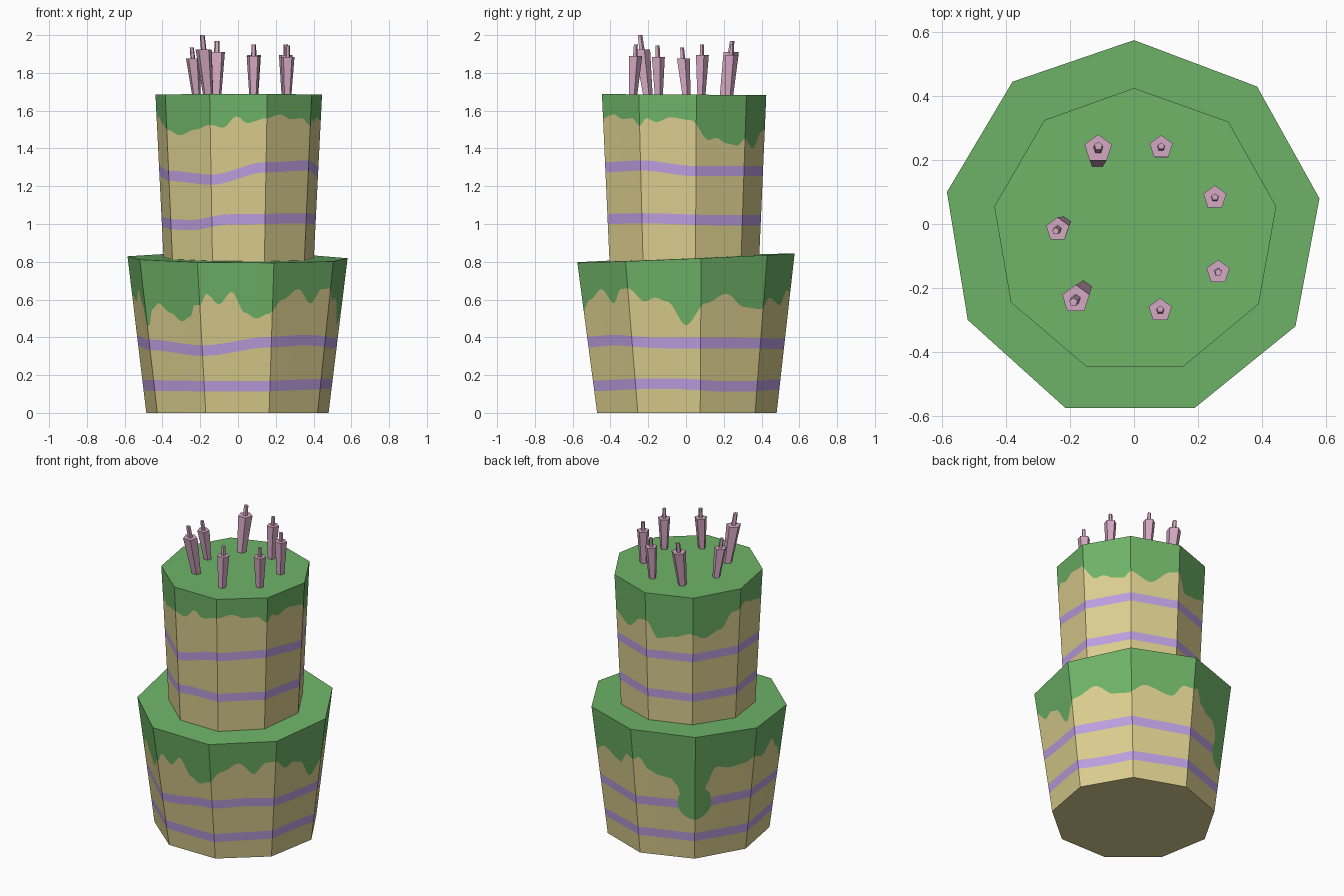
import bpy, bmesh, math
from mathutils import Vector

if "Cube" in bpy.data.objects:
    bpy.data.objects.remove(bpy.data.objects["Cube"])


def lin(c):
    c /= 255
    return c / 12.92 if c <= 0.04045 else ((c + 0.055) / 1.055) ** 2.4


def material(name, r, g, b):
    m = bpy.data.materials.new(name)
    m.diffuse_color = (lin(r), lin(g), lin(b), 1)
    m.use_nodes = True
    m.node_tree.nodes["Principled BSDF"].inputs["Base Color"].default_value = m.diffuse_color
    return m


SPONGE = material("cream sponge", 220, 207, 143)
ICING = material("green icing", 111, 180, 104)
FILLING = material("purple filling", 189, 160, 225)
WAX = material("pink wax", 212, 168, 194)
SIDES, STEPS = 9, 40


def curve(keys, u):
    """Smooth periodic interpolation of (u, z) keys around the cake."""
    ks = [(keys[-1][0] - SIDES, keys[-1][1])] + keys + [(keys[0][0] + SIDES, keys[0][1])]
    for (a, za), (b, zb) in zip(ks, ks[1:]):
        if a <= u <= b:
            t = (u - a) / (b - a)
            return za + (zb - za) * t * t * (3 - 2 * t)
    return ks[-1][1]


def finish(name, bm, mats):
    bmesh.ops.remove_doubles(bm, verts=bm.verts, dist=1e-5)
    bmesh.ops.recalc_face_normals(bm, faces=bm.faces)
    me = bpy.data.meshes.new(name)
    bm.to_mesh(me)
    bm.free()
    for m in mats:
        me.materials.append(m)
    ob = bpy.data.objects.new(name, me)
    bpy.context.collection.objects.link(ob)
    return ob


def tier(name, bottom, top, drip, stripes, half, bulb=None):
    """Nine-sided tier; each wall column is cut at the stripe and icing heights."""
    bm = bmesh.new()
    bands = [0, 2, 0, 2, 0, 1, 0, 1]
    cols = []
    for i in range(SIDES * STEPS):
        u = i / STEPS
        k, t = i // STEPS, (i % STEPS) / STEPS
        lo_p = bottom[k].lerp(bottom[(k + 1) % SIDES], t)
        hi_p = top[k].lerp(top[(k + 1) % SIDES], t)
        d = curve(drip, u)
        lo = hi = d
        if bulb:
            bu, bz, wu, hz = bulb
            q = 1 - ((u - bu) / wu) ** 2
            if q > -1e-6:
                h = hz * math.sqrt(max(q, 0))
                lo, hi = min(bz - h, d), min(bz + h, d)
        zs = [lo_p.z]
        for s in stripes:
            c = curve(s, u)
            zs += [min(c - half, lo), min(c + half, lo)]
        zs += [lo, hi, d, hi_p.z]
        cols.append([lo_p.lerp(hi_p, (z - lo_p.z) / (hi_p.z - lo_p.z)) for z in zs])

    def face(pts, mat):
        uniq = [p for j, p in enumerate(pts) if (p - pts[j - 1]).length > 1e-5]
        if len(uniq) >= 3:
            bm.faces.new([bm.verts.new(p) for p in uniq]).material_index = mat

    cb = sum(bottom, Vector()) / SIDES
    ct = sum(top, Vector()) / SIDES
    for i, a in enumerate(cols):
        b = cols[(i + 1) % len(cols)]
        for j, mat in enumerate(bands):
            face([a[j], b[j], b[j + 1], a[j + 1]], mat)
        face([a[-1], b[-1], ct], 1)
        face([b[0], a[0], cb], 0)
    return finish(name, bm, [SPONGE, ICING, FILLING])


# lower tier
rim = [(0, .575), (-.38, .445), (-.585, .1), (-.52, -.3), (-.215, -.575),
       (.19, -.575), (.505, -.32), (.58, .08), (.385, .43)]
low_top = [Vector((x, y, .82 + .042 * y - .008 * x)) for x, y in rim]
low_bot = []
for k in range(SIDES):
    a = math.radians(90 + 40 * k)
    low_bot.append(Vector((.49 * math.cos(a) - .003, .49 * math.sin(a) - .01, 0)))
low_drip = [(0, .64), (.1, .66), (.25, .58), (.42, .55), (.6, .54), (.7, .5), (.79, .38),
            (1.15, .38), (1.19, .5), (1.35, .61), (1.6, .59), (1.85, .6), (2, .63),
            (2.3, .59), (2.6, .65), (2.8, .57), (3.03, .46), (3.13, .55), (3.25, .58),
            (3.45, .53), (3.65, .485), (3.82, .51), (3.9, .57), (4, .57), (4.1, .63),
            (4.26, .575), (4.44, .64), (4.62, .53), (4.78, .5), (4.95, .525),
            (5.17, .6), (5.44, .655), (5.67, .58), (5.85, .655), (6, .66), (6.22, .59),
            (6.37, .61), (6.53, .59), (6.79, .465), (7.07, .58), (7.4, .63), (7.7, .56),
            (7.95, .55), (8.22, .61), (8.65, .57), (8.85, .65)]
tier("lower_tier", low_bot, low_top, low_drip,
     [[(0, .15), (3, .145), (4.5, .14), (6.5, .155), (7.5, .14)],
      [(0, .365), (2, .38), (3, .36), (4, .33), (5, .375), (5.6, .385), (6.5, .37), (7.5, .37)]],
     .028, bulb=(1.0, .38, .3, .11))

# upper tier
rim = [(0, .425), (-.28, .325), (-.437, .055), (-.385, -.245), (-.15, -.445),
       (.155, -.445), (.39, -.25), (.445, .055), (.295, .32)]
up_top = [Vector((x, y, 1.685 - .006 * y)) for x, y in rim]
up_bot = [Vector((x * .9, y * .91, .80)) for x, y in rim]
up_drip = [(0, 1.5), (.25, 1.39), (.6, 1.41), (.95, 1.44), (1.25, 1.4), (1.6, 1.44),
           (1.85, 1.54), (2.2, 1.57), (2.6, 1.53), (3, 1.5), (3.3, 1.47), (3.65, 1.5),
           (4, 1.525), (4.22, 1.51), (4.47, 1.57), (4.65, 1.535), (5, 1.56), (5.3, 1.58),
           (5.55, 1.555), (5.8, 1.56), (6, 1.52), (6.12, 1.56), (6.3, 1.54), (6.55, 1.565),
           (6.9, 1.55), (7.25, 1.445), (7.4, 1.455), (7.65, 1.425), (7.85, 1.415),
           (8, 1.45), (8.4, 1.4), (8.85, 1.49)]
tier("upper_tier", up_bot, up_top, up_drip,
     [[(0, 1.02), (2, 1.01), (3.5, .995), (4.4, 1.025), (6, 1.03), (7.5, 1.02)],
      [(0, 1.28), (2, 1.28), (3, 1.255), (4, 1.235), (5, 1.3), (6, 1.31), (7, 1.28)]],
     .027)


# candles: flared five-sided sticks with a thin wick
def candle(i, x, y, dx, dy, r, z_top, z_tip):
    bm = bmesh.new()
    base, head = Vector((x + dx, y + dy, 1.67)), Vector((x, y, z_top))
    axis = head - base
    tip = head + axis * ((z_tip - z_top) / axis.z)
    rings = []
    for c, rad in ((base, r * .6), (head, r), (head, r * .34), (tip, r * .3)):
        rings.append([bm.verts.new(c + rad * Vector((math.cos(a), math.sin(a), 0)))
                      for a in (math.radians(90 + 72 * k) for k in range(5))])
    for a, b in zip(rings, rings[1:]):
        for k in range(5):
            bm.faces.new((a[k], a[k - 1], b[k - 1], b[k]))
    bm.faces.new(rings[0])
    bm.faces.new(rings[-1])
    finish(f"candle_{i}", bm, [WAX])


for i, c in enumerate([(-.112, .235, -.003, -.035, .045, 1.91, 1.97),
                       (.085, .24, 0, -.014, .038, 1.895, 1.95),
                       (.253, .083, 0, -.004, .038, 1.895, 1.95),
                       (.263, -.15, -.003, .004, .038, 1.885, 1.945),
                       (.082, -.27, 0, -.012, .038, 1.89, 1.95),
                       (-.182, -.235, .025, .032, .045, 1.925, 2.0),
                       (-.239, -.017, .02, .018, .038, 1.875, 1.935)]):
    candle(i + 1, *c)
